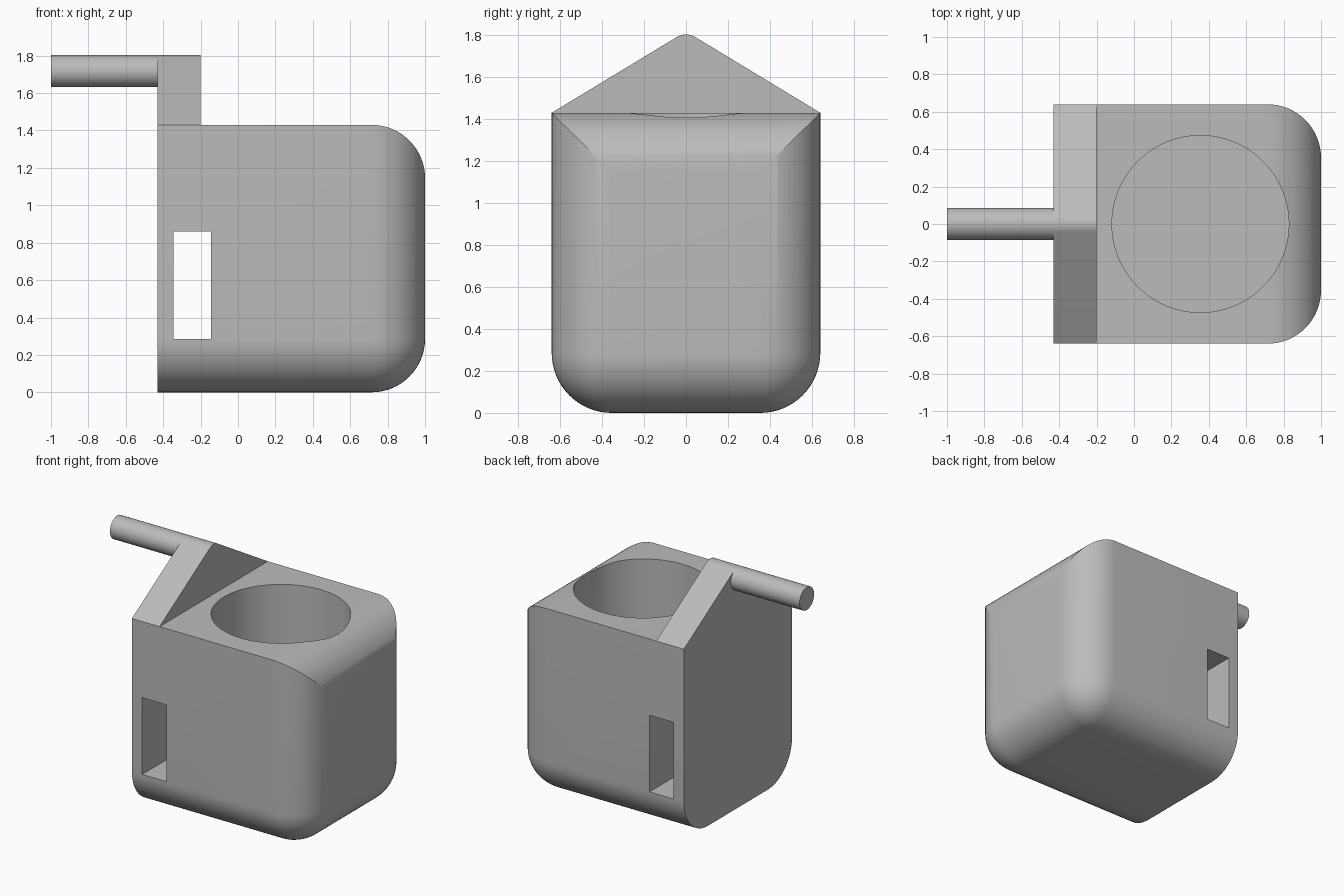
import bpy
import bmesh
from math import acos, atan2, cos, hypot, pi, sin
from mathutils import Matrix, Vector

if "Cube" in bpy.data.objects:
    bpy.data.objects.remove(bpy.data.objects["Cube"], do_unlink=True)

BACK, HALF, TOP, ROUND = -0.43, 0.64, 1.43, 0.286
ROD_R = 0.0857
ROD_Z = 1.803 - ROD_R

grey = bpy.data.materials.new("plain grey")
grey.use_nodes = True
grey.diffuse_color = (0.5, 0.5, 0.5, 1)
grey.node_tree.nodes["Principled BSDF"].inputs["Base Color"].default_value = (0.5, 0.5, 0.5, 1)


def add(name, bm):
    bmesh.ops.recalc_face_normals(bm, faces=bm.faces[:])
    mesh = bpy.data.meshes.new(name)
    bm.to_mesh(mesh)
    bm.free()
    mesh.materials.append(grey)
    obj = bpy.data.objects.new(name, mesh)
    bpy.context.collection.objects.link(obj)
    return obj


def box(name, lo, hi, rounded=None):
    """Box between two corners; edges whose midpoint passes the rule are filleted."""
    lo, hi = Vector(lo), Vector(hi)
    bm = bmesh.new()
    bmesh.ops.create_cube(bm, size=1)
    for v in bm.verts:
        v.co = (lo + hi) / 2 + v.co * (hi - lo)
    if rounded:
        edges = [e for e in bm.edges
                 if rounded((e.verts[0].co + e.verts[1].co) / 2 - (lo + hi) / 2)]
        bmesh.ops.bevel(bm, geom=edges, offset=ROUND, offset_type='OFFSET',
                        segments=16, profile=0.5, affect='EDGES')
    return add(name, bm)


def cylinder(name, radius, depth, centre, axis):
    bm = bmesh.new()
    turn = Matrix.Rotation(pi / 2, 4, 'Y') if axis == 'X' else Matrix()
    bmesh.ops.create_cone(bm, cap_ends=True, segments=96, radius1=radius, radius2=radius,
                          depth=depth, matrix=Matrix.Translation(centre) @ turn)
    return add(name, bm)


def cut(obj, tool, operation):
    tool.hide_render = True
    mod = obj.modifiers.new(tool.name, 'BOOLEAN')
    mod.operation, mod.solver, mod.object = operation, 'EXACT', tool
    bpy.context.view_layer.objects.active = obj
    bpy.ops.object.modifier_apply(modifier=mod.name)
    bpy.data.objects.remove(tool, do_unlink=True)


def smooth(obj):
    bpy.ops.object.select_all(action='DESELECT')
    obj.select_set(True)
    bpy.context.view_layer.objects.active = obj
    bpy.ops.object.shade_smooth_by_angle(angle=0.4)


# Body: fillets on the bottom sides, outer bottom and outer uprights
def body_rule(m):
    low, outer, side = m.z < -0.1, m.x > 0.1, abs(m.y) > 0.1
    return (low and outer) or (low and side) or (outer and side)


body = box("holder_body", (BACK, -HALF, 0), (1, HALF, TOP + 0.3), body_rule)

# Trim the top flat, rolling over at the outer end only
trim = box("top_trim", (-2, -2, -1), (1.0005, 2, TOP), lambda m: m.x > 0.1 and m.z > 0.1)
cut(body, trim, 'INTERSECT')

# Cup well and the strap slot running through both sides
cut(body, cylinder("cup_well", 0.473, 2, (0.355, 0, 1.143), 'Z'), 'DIFFERENCE')
cut(body, box("strap_slot", (-0.345, -1, 0.286), (-0.145, 1, 0.86)), 'DIFFERENCE')
smooth(body)

# Gable: sloping sides tangent to a rounded tip
base = Vector((HALF, TOP - ROD_Z))
start = atan2(base.y, base.x) + acos(ROD_R / hypot(*base))
steps = 12
profile = [(HALF, TOP)]
for i in range(steps + 1):
    a = start + (pi - 2 * start) * i / steps
    profile.append((ROD_R * cos(a), ROD_Z + ROD_R * sin(a)))
profile.append((-HALF, TOP))
bm = bmesh.new()
face = bm.faces.new([bm.verts.new((BACK, y, z)) for y, z in profile])
grown = bmesh.ops.extrude_face_region(bm, geom=[face], use_keep_orig=True)["geom"]
bmesh.ops.translate(bm, vec=(0.229, 0, 0),
                    verts=[g for g in grown if isinstance(g, bmesh.types.BMVert)])
smooth(add("gable", bm))

# Hanging rod
smooth(cylinder("rod", ROD_R, 1 + BACK, ((BACK - 1) / 2, 0, ROD_Z), 'X'))
